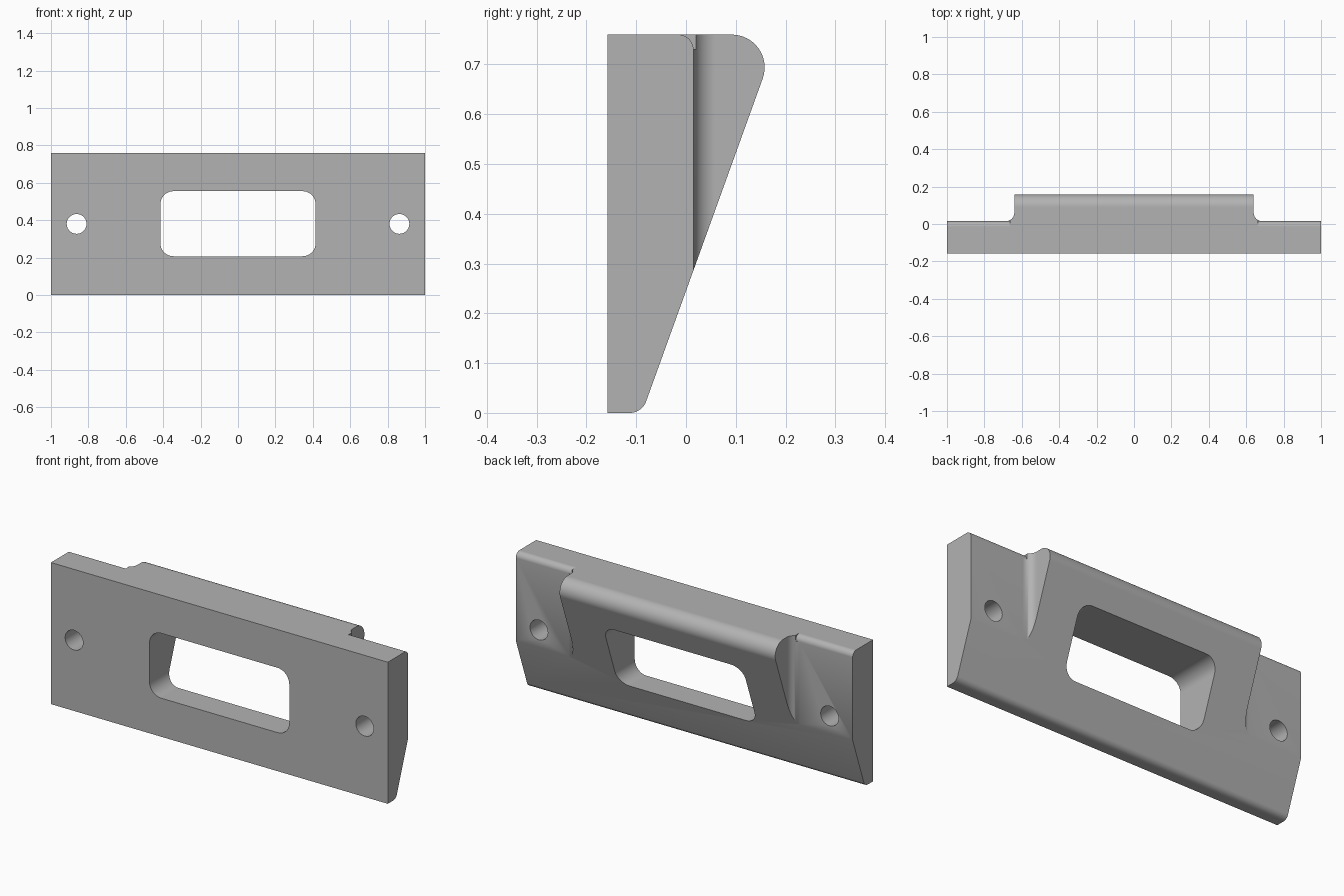
import bpy
import bmesh
from math import sin, cos, radians
from mathutils import Vector

cube = bpy.data.objects.get("Cube")
if cube:
    bpy.data.objects.remove(cube, do_unlink=True)

# One plain grey for the whole part
GREY = (0.45, 0.45, 0.45, 1.0)
grey = bpy.data.materials.new("plain grey")
grey.use_nodes = True
grey.diffuse_color = GREY
grey.node_tree.nodes["Principled BSDF"].inputs["Base Color"].default_value = GREY


def arc(cx, cy, r, start, end, steps=10):
    """Points on an arc, angles in degrees."""
    angles = [radians(start + (end - start) * i / steps) for i in range(steps + 1)]
    return [(cx + r * cos(a), cy + r * sin(a)) for a in angles]


def prism(name, points, axis, low, high):
    """Extrude a 2D outline along an axis; the outline lies in the other two."""
    def place(p):
        co = list(p)
        co.insert("xyz".index(axis), low)
        return co
    bm = bmesh.new()
    face = bm.faces.new([bm.verts.new(place(p)) for p in points])
    move = Vector((0, 0, 0))
    move["xyz".index(axis)] = high - low
    new = bmesh.ops.extrude_face_region(bm, geom=[face])["geom"]
    bmesh.ops.translate(bm, vec=move, verts=[v for v in new if isinstance(v, bmesh.types.BMVert)])
    bmesh.ops.recalc_face_normals(bm, faces=bm.faces)
    mesh = bpy.data.meshes.new(name)
    bm.to_mesh(mesh)
    bm.free()
    mesh.materials.append(grey)
    obj = bpy.data.objects.new(name, mesh)
    bpy.context.collection.objects.link(obj)
    return obj


def cut(target, cutter):
    """Subtract the cutter and discard it."""
    cutter.hide_render = True
    mod = target.modifiers.new("cut", "BOOLEAN")
    mod.operation = "DIFFERENCE"
    mod.solver = "EXACT"
    mod.object = cutter
    bpy.context.view_layer.objects.active = target
    bpy.ops.object.modifier_apply(modifier=mod.name)
    bpy.data.objects.remove(cutter, do_unlink=True)


FRONT, TOP = -0.158, 0.76
LEDGE = 0.015      # back face of the thin ends
STEP = 0.64        # half width of the thick middle
FILLET = 0.045
ROUND = 0.03

# Wedge body: sloped back with rounded lower and upper edges
side_profile = [(FRONT, TOP), (FRONT, 0)]
side_profile += arc(-0.113, 0.035, 0.035, -90, -20)
side_profile += arc(0.092, 0.694, 0.066, -20, 90, 16)
body = prism("wedge_plate", side_profile, "x", -1, 1)

for s in (-1, 1):
    # Step down to the thin end, with a filleted inner corner
    plan = [(STEP, 0.3)] + arc(STEP + FILLET, LEDGE + FILLET, FILLET, 180, 270)
    plan += [(1.1, LEDGE), (1.1, 0.3)]
    cut(body, prism("end_notch", [(s * x, y) for x, y in plan], "z", -0.1, 0.9))

    # Rounded top back edge of the thin end
    corner = arc(LEDGE - ROUND, TOP - ROUND, ROUND, 0, 90)
    corner += [(LEDGE - ROUND, 0.8), (0.02, 0.8), (0.02, TOP - ROUND)]
    cut(body, prism("edge_round", corner, "x", s * 0.662, s * 1.1))

    # Screw hole
    hole = arc(s * 0.863, 0.38, 0.053, 0, 360, 32)[:-1]
    cut(body, prism("screw_hole", hole, "y", -0.3, 0.3))

# Rounded rectangular window
W, LOW, HIGH, R = 0.415, 0.207, 0.555, 0.07
window = arc(W - R, HIGH - R, R, 0, 90) + arc(R - W, HIGH - R, R, 90, 180)
window += arc(R - W, LOW + R, R, 180, 270) + arc(W - R, LOW + R, R, 270, 360)
cut(body, prism("window", window, "y", -0.3, 0.3))

# Smooth the rounds, keep the edges crisp and the flats flat
bpy.ops.object.select_all(action="DESELECT")
body.select_set(True)
bpy.context.view_layer.objects.active = body
bpy.ops.object.shade_smooth_by_angle(angle=radians(30))
flat = body.modifiers.new("flat_faces", "WEIGHTED_NORMAL")
flat.keep_sharp = True
